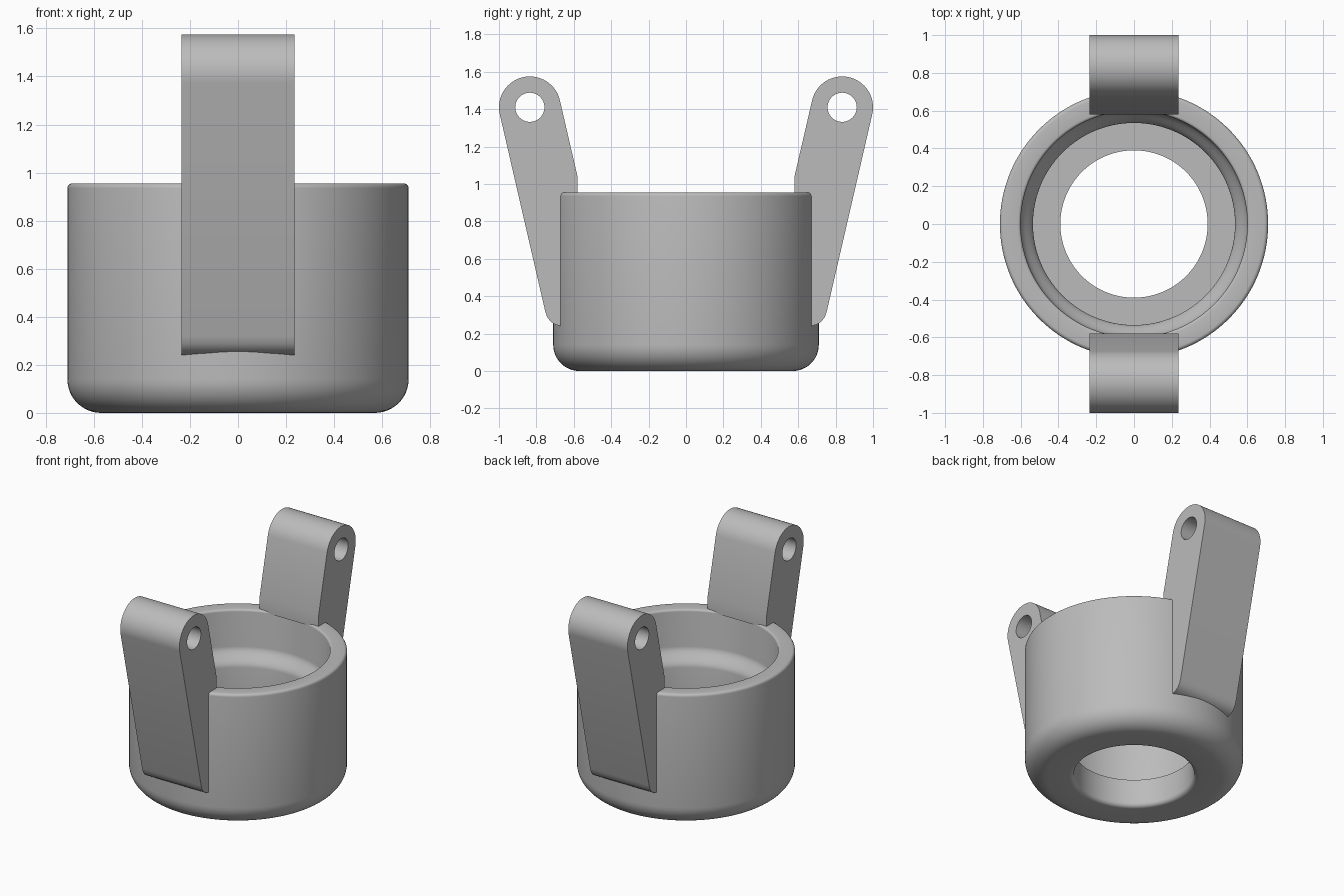
import bpy, bmesh
from math import sin, cos, pi, radians, atan2
from mathutils import Matrix, Vector

cube = bpy.data.objects.get("Cube")
if cube:
    bpy.data.objects.remove(cube)

grey = bpy.data.materials.new("plain_grey")
grey.use_nodes = True
colour = (0.5, 0.5, 0.5, 1)
grey.diffuse_color = colour
grey.node_tree.nodes["Principled BSDF"].inputs["Base Color"].default_value = colour


def arc(cx, cy, r, start, end, steps):
    """Points on an arc, angles in degrees."""
    angles = [radians(start + (end - start) * i / steps) for i in range(steps + 1)]
    return [(cx + r * cos(a), cy + r * sin(a)) for a in angles]


def add_object(name, bm, angle):
    bmesh.ops.remove_doubles(bm, verts=bm.verts, dist=0.0001)
    bmesh.ops.recalc_face_normals(bm, faces=bm.faces)
    mesh = bpy.data.meshes.new(name)
    bm.to_mesh(mesh)
    bm.free()
    mesh.materials.append(grey)
    obj = bpy.data.objects.new(name, mesh)
    bpy.context.collection.objects.link(obj)
    bpy.ops.object.select_all(action="DESELECT")
    obj.select_set(True)
    bpy.context.view_layer.objects.active = obj
    bpy.ops.object.shade_smooth_by_angle(angle=radians(angle))
    return obj


# Cup: closed wall section (radius, height) spun about z
top = 0.955
section = arc(0.42, 0.03, 0.03, 180, 270, 5)              # bottom hole edge
section += arc(0.57, 0.14, 0.14, 270, 360, 12)            # outer bottom rounding
section += arc(0.69, top - 0.02, 0.02, 0, 90, 5)          # outer lip
section += arc(0.615, top - 0.015, 0.015, 90, 180, 4)     # inner lip
for i in range(9):                                        # soft step in the bore
    t = i / 8
    section.append((0.6 - 0.065 * (3 * t * t - 2 * t ** 3), 0.69 - 0.12 * t))
section += [(0.535, 0.2), (0.39, 0.2)]

bm = bmesh.new()
verts = [bm.verts.new((r, 0, z)) for r, z in section]
edges = [bm.edges.new((verts[i - 1], verts[i])) for i in range(len(verts))]
bmesh.ops.spin(bm, geom=verts + edges, cent=(0, 0, 0), axis=(0, 0, 1),
               angle=2 * pi, steps=128, use_merge=True)
add_object("cup_body", bm, 35)

# Arm: side outline with a pin hole, extruded across x
pin = (0.835, 1.41)
outline = [(0.64, 0.232), (0.67, 0.24), (0.70, 0.249), (0.725, 0.265),
           (0.742, 0.288), (0.753, 0.32)]
outline += arc(*pin, 0.165, -12.5, 167.5, 32)
outline += [(0.58, 1.04), (0.58, 0.94), (0.64, 0.94)]

curve = bpy.data.curves.new("arm_outline", "CURVE")
curve.dimensions = "2D"
curve.fill_mode = "BOTH"
curve.extrude = 0.235
for points in (outline, arc(*pin, 0.078, 0, 360, 40)[:-1]):
    spline = curve.splines.new("POLY")
    spline.points.add(len(points) - 1)
    for p, (y, z) in zip(spline.points, points):
        p.co = (y, z, 0, 1)
    spline.use_cyclic_u = True
helper = bpy.data.objects.new("arm_outline", curve)
bpy.context.collection.objects.link(helper)
bpy.context.view_layer.update()
solid = bpy.data.meshes.new_from_object(
    helper.evaluated_get(bpy.context.evaluated_depsgraph_get()))
bpy.data.objects.remove(helper)

# Outline axes become y and z, extrusion becomes x; the front arm is turned round
upright = Matrix(((0, 0, 1, 0), (1, 0, 0, 0), (0, 1, 0, 0), (0, 0, 0, 1)))
for name, turn in (("back_arm", 0), ("front_arm", pi)):
    bm = bmesh.new()
    bm.from_mesh(solid)
    bm.transform(Matrix.Rotation(turn, 4, "Z") @ upright)
    add_object(name, bm, 25)
bpy.data.meshes.remove(solid)
